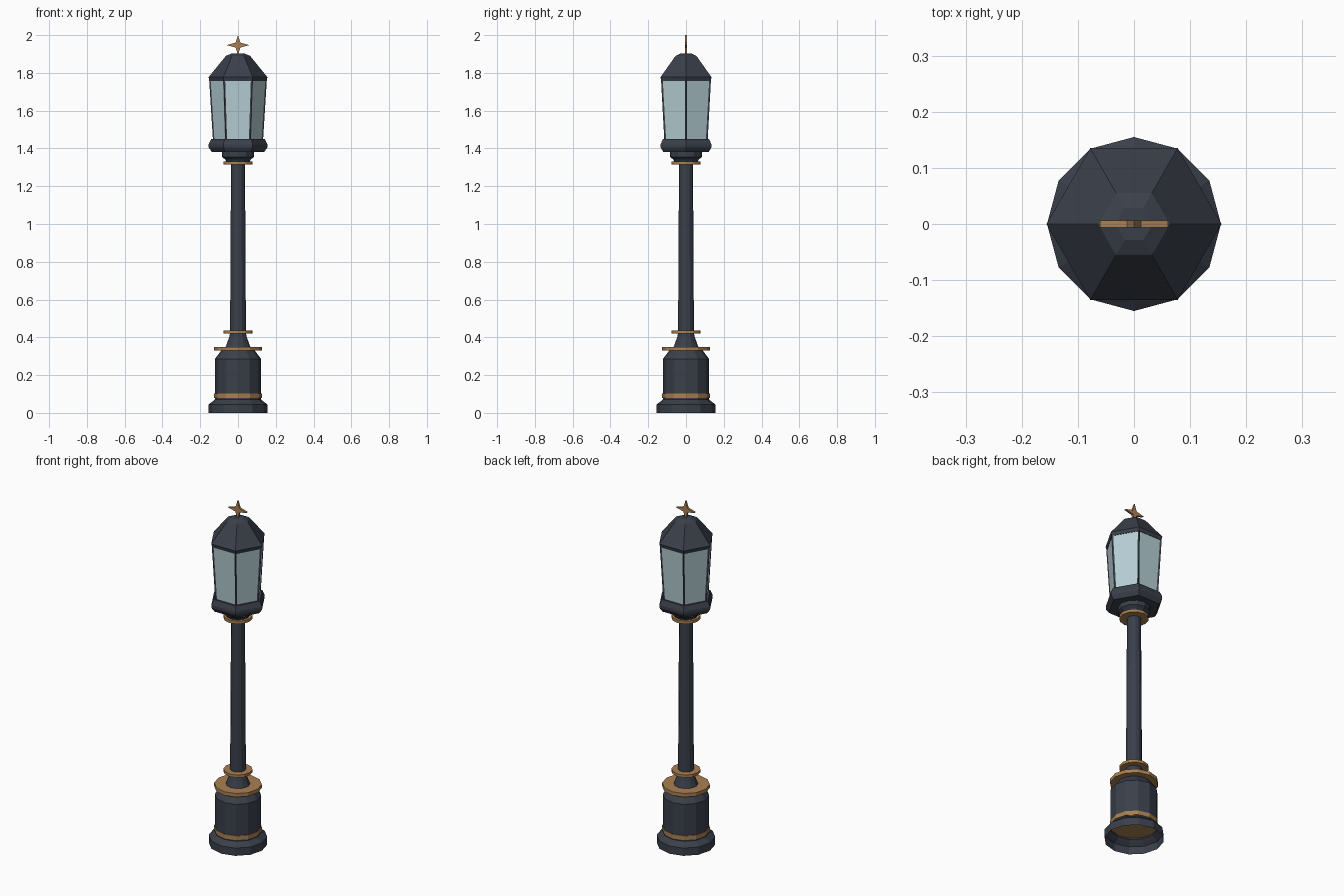
import bpy, bmesh, math

if "Cube" in bpy.data.objects:
    bpy.data.objects.remove(bpy.data.objects["Cube"])


def material(name, color):
    m = bpy.data.materials.new(name)
    m.diffuse_color = color
    m.use_nodes = True
    m.node_tree.nodes["Principled BSDF"].inputs["Base Color"].default_value = m.diffuse_color
    return m


IRON = material("dark iron", (0.042, 0.050, 0.068, 1))
GOLD = material("aged brass", (0.40, 0.215, 0.085, 1))
GLASS = material("pale glass", (0.46, 0.62, 0.66, 0.85))


def finish(name, bm, *mats):
    me = bpy.data.meshes.new(name)
    bm.normal_update()
    bm.to_mesh(me)
    bm.free()
    ob = bpy.data.objects.new(name, me)
    for m in mats:
        me.materials.append(m)
    bpy.context.collection.objects.link(ob)
    return ob


def lathe_mesh(profile, sides, bottom=True, top=True):
    """Flat-sided turned shape from (radius, height) points, bottom to top."""
    bm = bmesh.new()
    rings = []
    for r, z in profile:
        rings.append([bm.verts.new((r * math.cos(math.tau * i / sides),
                                    r * math.sin(math.tau * i / sides), z))
                      for i in range(sides)])
    for a, b in zip(rings, rings[1:]):
        for i in range(sides):
            j = (i + 1) % sides
            bm.faces.new((a[i], a[j], b[j], b[i]))
    if bottom:
        bm.faces.new(rings[0][::-1])
    if top:
        bm.faces.new(rings[-1])
    return bm


def lathe(name, profile, mat, sides=12, **caps):
    return finish(name, lathe_mesh(profile, sides, **caps), mat)


# Pedestal, open underneath
lathe("pedestal", [(0.155, 0), (0.155, 0.045), (0.135, 0.06), (0.123, 0.07),
                   (0.123, 0.285), (0.085, 0.335)], IRON, bottom=False)
# Flared foot of the pole, pole, and collar under the lantern
lathe("pole_foot", [(0.075, 0.335), (0.065, 0.35), (0.045, 0.405), (0.042, 0.425)], IRON)
lathe("pole", [(0.042, 0.42), (0.037, 1.32)], IRON)
lathe("lantern_collar", [(0.060, 1.328), (0.068, 1.342), (0.085, 1.355),
                         (0.085, 1.385)], IRON)

# Brass rings
for name, r, z0, z1 in (("lower_band", 0.126, 0.078, 0.102),
                        ("pedestal_ring", 0.126, 0.329, 0.350),
                        ("foot_ring", 0.077, 0.419, 0.435),
                        ("collar_ring", 0.077, 1.315, 1.332)):
    lathe(name, [(r, z0), (r, z1)], GOLD)

# Six-sided lantern tray and roof
lathe("lantern_tray", [(0.138, 1.38), (0.155, 1.405), (0.155, 1.422), (0.141, 1.45)],
      IRON, sides=6)
lathe("lantern_roof", [(0.150, 1.757), (0.156, 1.777), (0.064, 1.890), (0.033, 1.903)],
      IRON, sides=6)

# Tapered lantern body: each side inset to leave a frame round the glass
bm = lathe_mesh([(0.132, 1.435), (0.153, 1.77)], 6, bottom=False, top=False)
bm.normal_update()
panes = list(bm.faces)
bmesh.ops.inset_individual(bm, faces=panes, thickness=0.012, depth=-0.004)
for f in panes:
    f.material_index = 1
finish("lantern_body", bm, IRON, GLASS)

# Four-pointed star finial
bm = bmesh.new()
points = []
for i in range(8):
    a = math.tau * i / 8
    r = 0.018 if i % 2 else (0.061 if i % 4 == 0 else 0.053)
    points.append(bm.verts.new((r * math.cos(a), -0.006, 1.947 + r * math.sin(a))))
face = bm.faces.new(points)
solid = bmesh.ops.extrude_face_region(bm, geom=[face])
bmesh.ops.translate(bm, vec=(0, 0.012, 0),
                    verts=[v for v in solid["geom"] if isinstance(v, bmesh.types.BMVert)])
bmesh.ops.recalc_face_normals(bm, faces=bm.faces)
finish("star_finial", bm, GOLD)
